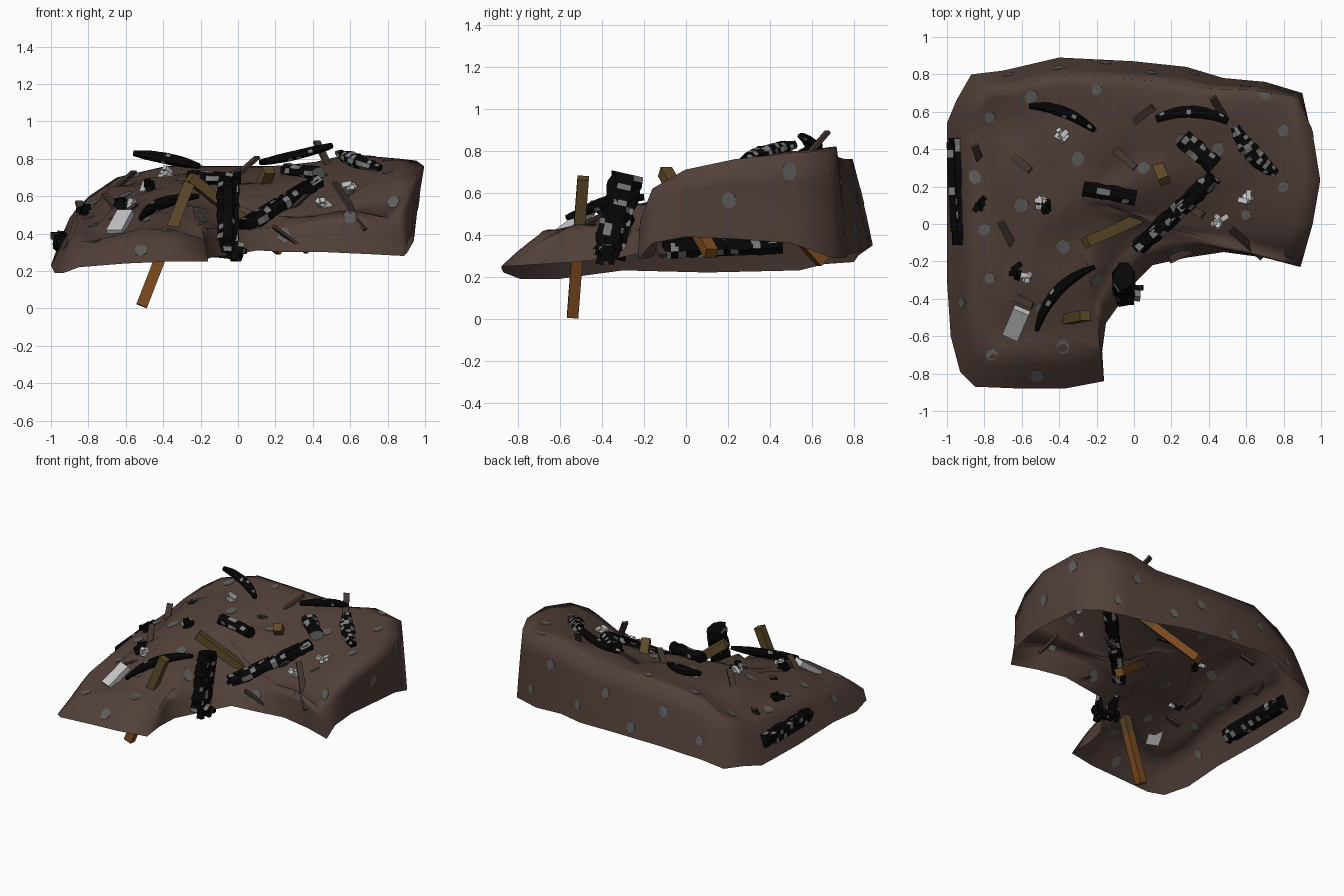
import bpy, bmesh, math, random
from mathutils import Vector
from mathutils.bvhtree import BVHTree

if "Cube" in bpy.data.objects:
    bpy.data.objects.remove(bpy.data.objects["Cube"])

random.seed(4)


def mat(name, r, g, b):
    m = bpy.data.materials.new(name)
    m.diffuse_color = (r, g, b, 1)
    m.use_nodes = True
    m.node_tree.nodes["Principled BSDF"].inputs["Base Color"].default_value = m.diffuse_color
    return m


EARTH = mat("brown earth", .084, .051, .042)
STONE = mat("grey stone", .11, .107, .104)
CHAR = mat("charred black", .002, .002, .002)
ASH = mat("ash grey", .20, .20, .20)
PALE = mat("pale grey", .58, .58, .58)
OLIVE = mat("weathered wood", .11, .068, .022)
ORANGE = mat("orange wood", .20, .07, .014)
SHARD = mat("dark brown splinter", .055, .035, .028)


def finish(bm, name, mats, smooth=False):
    bmesh.ops.recalc_face_normals(bm, faces=bm.faces)
    me = bpy.data.meshes.new(name)
    bm.to_mesh(me)
    bm.free()
    for m in mats:
        me.materials.append(m)
    for p in me.polygons:
        p.use_smooth = smooth
    ob = bpy.data.objects.new(name, me)
    bpy.context.collection.objects.link(ob)
    return ob


# Mound: open L-shaped shell. Rim points: x, y, rim height, shoulder height, shoulder scale
rim = [(-.87, .80, .27, .60, .87), (-.70, .82, .30, .70, .87), (-.40, .89, .35, .76, .87), (0, .87, .34, .76, .87),
       (.28, .84, .32, .76, .88), (.48, .78, .31, .77, .91), (.70, .76, .29, .82, .93), (.90, .70, .29, .80, .97),
       (.94, .50, .36, .79, 1.01), (.94, .23, .38, .76, 1.045), (.93, 0, .39, .71, 1.02), (.91, -.16, .36, .62, 1.0),
       (.89, -.23, .28, .47, .97),
       (.70, -.18, .29, .52, .93), (.48, -.15, .30, .45, .87), (.28, -.18, .30, .43, .82), (.10, -.22, .31, .42, .82),
       (0, -.32, .29, .42, .82), (-.15, -.53, .27, .43, .86), (-.17, -.68, .26, .45, .82), (-.16, -.84, .25, .37, .85),
       (-.37, -.88, .25, .42, .80), (-.60, -.88, .24, .42, .80), (-.85, -.87, .22, .36, .85), (-.93, -.79, .19, .36, .85),
       (-.98, -.60, .19, .40, .85), (-1, -.30, .23, .46, .80), (-1, .10, .22, .50, .81), (-1, .54, .23, .48, .86),
       (-.95, .66, .26, .54, .86)]
# Heights of the upper surface
inner = [(-.4, .48, .71), (-.5, .1, .63), (-.6, -.27, .55), (-.62, -.53, .48), (-.1, .15, .67), (.17, .28, .68),
         (.34, .38, .72), (.42, .24, .66), (.6, .14, .65), (.46, .02, .53), (.23, .06, .53), (.04, -.1, .44),
         (.65, .38, .76), (.8, .1, .70), (.3, .58, .77), (-.2, .5, .74), (-.25, -.25, .56), (-.42, -.37, .52),
         (-.5, -.55, .47), (-.15, 0, .57), (.8, .57, .85), (-.65, .35, .66), (-.3, .2, .68)]
CX, CY = -.30, .15
known = inner + [(CX + (x - CX) * s, CY + (y - CY) * s, zt) for x, y, _, zt, s in rim]


def height(x, y):
    ws = [(1 / (.006 + (x - a) ** 2 + (y - b) ** 2) ** 1.8, z) for a, b, z in known]
    return sum(w * z for w, z in ws) / sum(w for w, _ in ws)


def rim_ring(u):
    for x, y, zr, zt, s in rim:
        r = 1 + (s - 1) * u
        yield CX + (x - CX) * r, CY + (y - CY) * r, zr + (zt - zr) * u * (1.15 - .15 * u)


def inner_ring(w):
    for x, y, zr, zt, s in rim:
        px, py = CX + (x - CX) * s * w, CY + (y - CY) * s * w
        k = min(1, (1 - w) * 3)
        yield px, py, zt + (height(px, py) - zt) * k


bm = bmesh.new()
grid = [[bm.verts.new(p) for p in rim_ring(u)] for u in (0, .3, .65, 1)]
grid += [[bm.verts.new(p) for p in inner_ring(w)] for w in (.92, .8, .64, .48, .32, .16)]
n = len(rim)
for a, b in zip(grid, grid[1:]):
    for i in range(n):
        j = (i + 1) % n
        bm.faces.new((a[i], a[j], b[j], b[i]))
mid = bm.verts.new((CX, CY, height(CX, CY)))
for i in range(n):
    bm.faces.new((grid[-1][i], grid[-1][(i + 1) % n], mid))
bmesh.ops.recalc_face_normals(bm, faces=bm.faces)
tree = BVHTree.FromBMesh(bm)
finish(bm, "earth_mound", [EARTH], True)


def ground(x, y):
    hit = tree.ray_cast(Vector((x, y, 2)), Vector((0, 0, -1)))
    return hit[0].z if hit[0] else .33


# Stones: thin plates wrapped onto the shell, seen from both sides
bm = bmesh.new()
spots = [(-.77, .57), (-.2, .72), (-.8, -.03), (-.77, -.29), (-.92, -.42), (-.76, -.7), (-.52, -.81),
         (-.38, -.66), (-.38, -.12), (.23, .1), (.45, .4), (.8, .5), (.8, .2), (.6, .05), (.25, .45),
         (-.6, .1), (-.3, .35), (-.85, .25), (-.2, -.3), (-.5, -.45), (.05, .3), (.7, .7), (-.55, .68)]
points = [Vector((x, y, ground(x, y))) for x, y in spots]
points += [Vector((1, y, z)) for y, z in ((.2, .56), (.5, .7))]
points += [Vector((x, .9, z)) for x, z in ((-.7, .45), (-.42, .6), (-.15, .42), (.1, .6), (.35, .45), (.6, .65), (.8, .42))]
points += [Vector((x, -.25, z)) for x, z in ((.25, .43), (.58, .5), (.8, .62))]
for p in points:
    loc, nor, _, _ = tree.find_nearest(p)
    q = nor.to_track_quat('Z', 'Y')
    r = random.uniform(.026, .037)
    new = bmesh.ops.create_cone(bm, cap_ends=True, segments=9, radius1=r, radius2=r, depth=.006)
    for v in new["verts"]:
        side = math.copysign(.003, v.co.z)
        hit, hn, _, _ = tree.find_nearest(loc + q @ Vector((v.co.x, v.co.y * 1.2, 0)))
        v.co = hit + nor * side
finish(bm, "embedded_stones", [STONE])


# Bar helper: sweeps a rough section along a three-point curve
def bar(bm, a, m, b, w, h, segs, sides=4, rough=0., taper=0.):
    a, m, b = Vector(a), Vector(m), Vector(b)
    ctrl = 2 * m - (a + b) / 2
    rows = []
    for k in range(segs + 1):
        t = k / segs
        p = a * (1 - t) ** 2 + ctrl * 2 * t * (1 - t) + b * t * t
        d = ((ctrl - a) * (1 - t) + (b - ctrl) * t).normalized()
        up = Vector((0, 0, 1)) if abs(d.z) < .9 else Vector((0, 1, 0))
        s = d.cross(up).normalized()
        u = s.cross(d)
        f = 1 - taper * abs(2 * t - 1) ** 2
        row = []
        for i in range(sides):
            g = 2 * math.pi * (i + .5) / sides
            c = f * (1 + random.uniform(-rough, rough)) / (2 * math.cos(math.pi / sides))
            row.append(bm.verts.new(p + s * math.cos(g) * w * c + u * math.sin(g) * h * c))
        rows.append(row)
    faces = [bm.faces.new(rows[0]), bm.faces.new(rows[-1][::-1])]
    for r0, r1 in zip(rows, rows[1:]):
        for i in range(sides):
            j = (i + 1) % sides
            faces.append(bm.faces.new((r0[i], r1[i], r1[j], r0[j])))
    return faces


def charred(name, a, b, w, h, m=None, segs=16, fleck=.13, taper=0., rough=.15, slats=0):
    bm = bmesh.new()
    a, b = Vector(a), Vector(b)
    m = Vector(m) if m else (a + b) / 2
    faces = bar(bm, a, m, b, w, h, segs, 8, rough, taper)
    # broken slats bound along the beam
    for i in range(slats):
        o = Vector([random.uniform(-.5, .5) * w for _ in range(3)])
        s, e = random.uniform(0, .15), random.uniform(.8, 1)
        p, q = a.lerp(b, s) + o, a.lerp(b, e) + o
        faces += bar(bm, p, (p + q) / 2, q, w * .35, w * .35, 12)
    for f in faces:
        if random.random() < fleck:
            f.material_index = 1
    finish(bm, name, [CHAR, ASH])


# Charred beams, ribs and stumps
charred("left_beam", (-.94, .46, .36), (-.915, -.11, .34), .10, .10, slats=6)
charred("upright_beam", (-.055, -.37, .29), (-.055, -.28, .69), .11, .15, slats=7)
charred("upright_beam_foot", (-.15, -.37, .33), (.03, -.37, .31), .08, .08, segs=5, slats=3)
charred("diagonal_beam", (.03, -.12, .43), (.43, .25, .67), .09, .09, slats=6)
charred("back_left_rib", (-.56, .63, .83), (-.21, .5, .76), .06, .06, (-.38, .60, .80), taper=.5, fleck=.05, rough=.05)
charred("back_right_rib", (.12, .56, .78), (.50, .55, .87), .065, .05, (.31, .60, .82), taper=.4, fleck=.12, rough=.05)
charred("front_rib", (-.52, -.57, .48), (-.21, -.23, .60), .06, .06, (-.41, -.36, .56), taper=.6, fleck=.06, rough=.05)
charred("right_stump", (.54, .52, .83), (.76, .27, .75), .09, .07, (.63, .38, .79), taper=.5, fleck=.42)
charred("middle_stump", (-.27, .19, .70), (.01, .14, .69), .08, .07, segs=8, fleck=.22)
charred("back_stump", (.26, .46, .74), (.43, .31, .72), .10, .07, segs=7, fleck=.28)


# Wood posts pierce the shell: weathered above it, orange below
def post(name, top, bottom, w, split):
    top, bottom = Vector(top), Vector(bottom)
    cut = top.lerp(bottom, split)
    bm = bmesh.new()
    bar(bm, top, (top + cut) / 2, cut, w, w * .9, 1)
    for f in bar(bm, cut, (cut + bottom) / 2, bottom, w, w * .9, 1):
        f.material_index = 1
    finish(bm, name, [OLIVE, ORANGE])


post("front_post", (-.26, -.49, .67), (-.515, -.54, .013), .06, .5)
post("middle_post", (-.26, -.10, .70), (.23, .12, .31), .06, .6)
post("back_post", (.165, .23, .74), (-.02, .65, .27), .06, .3)

# Splinters: x, y, heading in degrees, pitch in degrees, length
bm = bmesh.new()
for x, y, head, pitch, l in [(-.83, .36, 110, 45, .18), (-.63, .35, -40, 35, .24), (.02, .56, 38, 35, .26),
                             (-.08, .38, -42, 20, .25), (.31, .08, -30, 40, .18), (.47, .59, 120, 45, .28),
                             (-.66, -.09, 118, 30, .26), (-.62, -.40, -25, 30, .20), (.28, -.15, 25, -35, .24),
                             (.60, -.10, -42, -48, .34)]:
    c, h, p = Vector((x, y, ground(x, y) + .008)), math.radians(head), math.radians(pitch)
    d = Vector((math.cos(h) * math.cos(p), math.sin(h) * math.cos(p), math.sin(p))) * l / 2
    bar(bm, c - d, c, c + d, .04, .016, 1)
finish(bm, "splinters", [SHARD])


# Rubble: clustered little blocks resting on the shell
def rubble(name, places, material, size):
    bm = bmesh.new()
    for x, y in places:
        z = ground(x, y)
        for k in range(4):
            c = Vector((x, y, z + .02)) + Vector([random.uniform(-.5, .5) * size for _ in range(3)])
            d = Vector([random.uniform(-1, 1) for _ in range(3)]).normalized() * size * .6
            bar(bm, c - d, c, c + d, size * .6, size * .6, 1)
    finish(bm, name, [material])


rubble("pale_rubble", [(-.39, .48), (-.50, .11), (.46, .02), (.60, .14), (-.56, -.29)], PALE, .045)
rubble("black_rubble", [(-.83, .10), (-.62, -.25), (-.48, .08)], CHAR, .05)

# Pale slab on the front slope
bm = bmesh.new()
z = ground(-.62, -.53)
bar(bm, (-.66, -.60, z - .03), (-.63, -.53, z + .025), (-.60, -.46, z + .08), .09, .04, 1)
finish(bm, "pale_slab", [PALE])
